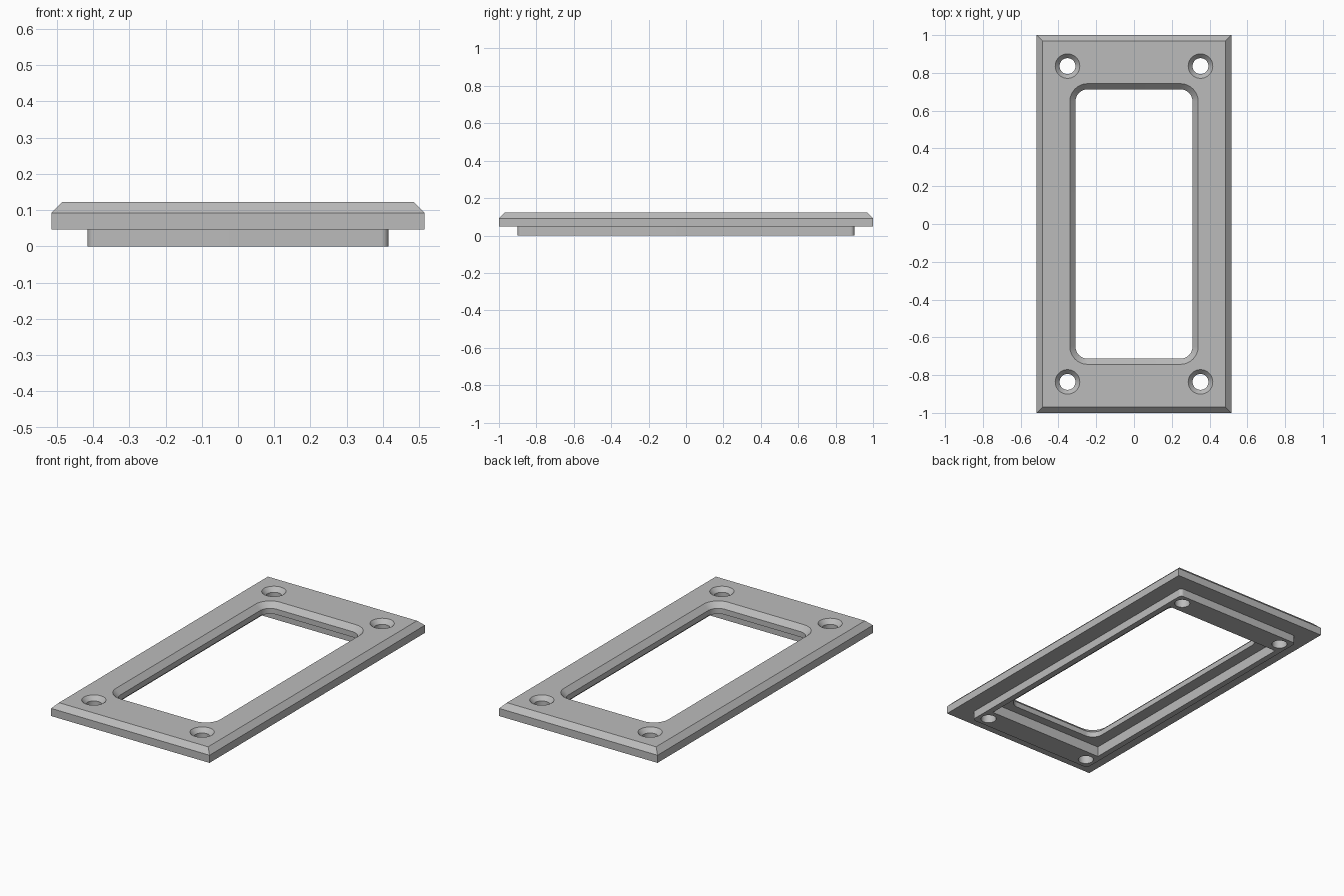
import bpy
import bmesh
import math

if "Cube" in bpy.data.objects:
    bpy.data.objects.remove(bpy.data.objects["Cube"], do_unlink=True)

grey = bpy.data.materials.new("plain grey")
grey.use_nodes = True
colour = (0.5, 0.5, 0.5, 1)
grey.diffuse_color = colour
grey.node_tree.nodes["Principled BSDF"].inputs["Base Color"].default_value = colour

BASE, SHOULDER, TOP = 0.047, 0.092, 0.122
RECESS_TOP = 0.06
EPS = 0.01


def outline(hx, hy, r, steps=12):
    """Rounded rectangle, counter-clockwise; r = 0 gives sharp corners."""
    if r == 0:
        return [(hx, hy), (-hx, hy), (-hx, -hy), (hx, -hy)]
    points = []
    for i, (sx, sy) in enumerate([(1, 1), (-1, 1), (-1, -1), (1, -1)]):
        for k in range(steps + 1):
            a = math.pi / 2 * (i + k / steps)
            points.append((sx * (hx - r) + r * math.cos(a),
                           sy * (hy - r) + r * math.sin(a)))
    return points


def circle(r, n=48):
    return [(r * math.cos(math.tau * k / n), r * math.sin(math.tau * k / n))
            for k in range(n)]


def loft(name, layers, at=(0, 0)):
    """Closed solid through a stack of (z, outline) layers."""
    bm = bmesh.new()
    rings = [[bm.verts.new((x + at[0], y + at[1], z)) for x, y in pts]
             for z, pts in layers]
    n = len(rings[0])
    for low, high in zip(rings, rings[1:]):
        for i in range(n):
            j = (i + 1) % n
            bm.faces.new((low[i], low[j], high[j], high[i]))
    bm.faces.new(rings[0][::-1])
    bm.faces.new(rings[-1])
    bmesh.ops.recalc_face_normals(bm, faces=bm.faces[:])
    mesh = bpy.data.meshes.new(name)
    bm.to_mesh(mesh)
    bm.free()
    mesh.materials.append(grey)
    obj = bpy.data.objects.new(name, mesh)
    bpy.context.collection.objects.link(obj)
    return obj


def combine(target, other, operation):
    """Apply a boolean and drop the helper."""
    bpy.context.view_layer.objects.active = target
    mod = target.modifiers.new("boolean", 'BOOLEAN')
    mod.operation = operation
    mod.solver = 'EXACT'
    mod.object = other
    bpy.ops.object.modifier_apply(modifier=mod.name)
    bpy.data.objects.remove(other, do_unlink=True)


# Bevelled face plate
frame = loft("bezel_frame", [
    (BASE, outline(0.515, 1, 0)),
    (SHOULDER, outline(0.515, 1, 0)),
    (TOP, outline(0.485, 0.97, 0))])

# Raised mounting rim underneath
rim = loft("rear_rim", [(z, outline(0.415, 0.9, 0.02)) for z in (0, BASE + EPS / 2)])
combine(frame, rim, 'UNION')

# Rectangular recess inside the rim
recess = loft("recess_cutter", [(z, outline(0.38, 0.765, 0)) for z in (-EPS, RECESS_TOP)])
combine(frame, recess, 'DIFFERENCE')

# Window with chamfered edge
window = loft("window_cutter", [
    (-EPS, outline(0.31, 0.713, 0.065)),
    (SHOULDER, outline(0.31, 0.713, 0.065)),
    (TOP, outline(0.34, 0.743, 0.095)),
    (TOP + EPS, outline(0.34, 0.743, 0.095))])
combine(frame, window, 'DIFFERENCE')

# Countersunk screw holes in the corners
for sx in (-1, 1):
    for sy in (-1, 1):
        hole = loft("screw_cutter", [
            (-EPS, circle(0.042)), (TOP - 0.025, circle(0.042)),
            (TOP, circle(0.065)), (TOP + EPS, circle(0.065))],
            (sx * 0.352, sy * 0.836))
        combine(frame, hole, 'DIFFERENCE')

# Smooth the rounded parts, keep edges sharp
frame.select_set(True)
bpy.context.view_layer.objects.active = frame
bpy.ops.object.shade_smooth_by_angle(angle=math.radians(30))
